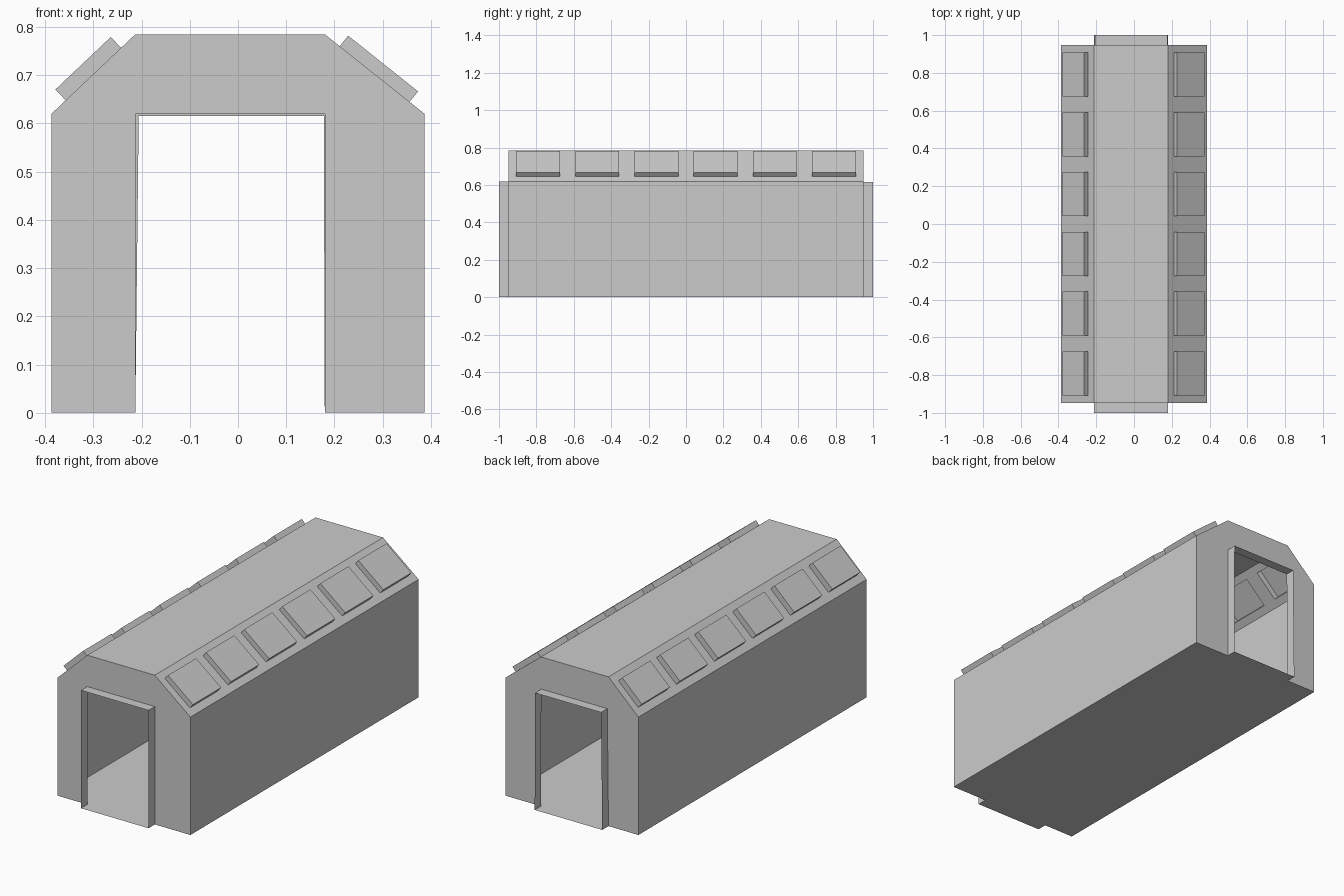
import bpy
from mathutils import Vector

if "Cube" in bpy.data.objects:
    bpy.data.objects.remove(bpy.data.objects["Cube"])

W, EAVE, TOP = 0.387, 0.62, 0.785      # half width, eave height, ridge height
L, R = -0.213, 0.18                    # flat roof / doorway sides
Y, END = 0.948, 1.0                    # hall half length, porch half length


def make(name, verts, faces):
    me = bpy.data.meshes.new(name)
    me.from_pydata([tuple(v) for v in verts], [], faces)
    me.update()
    ob = bpy.data.objects.new(name, me)
    bpy.context.collection.objects.link(ob)
    return ob


def sheet(name, profile):
    """Strip of an x,z profile swept along the hall."""
    n = len(profile)
    verts = [(x, y, z) for y in (-Y, Y) for x, z in profile]
    return make(name, verts, [(i, i + 1, n + i + 1, n + i) for i in range(n - 1)])


def roof_slope(name, low, high, t0, t1, raise_by):
    """Sloped roof panel with six openings drawn out into raised skylights."""
    lo, hi = Vector((low[0], 0, low[1])), Vector((high[0], 0, high[1]))
    d = hi - lo
    normal = Vector((-d.z, 0, d.x))
    if normal.z < 0:
        normal.negate()
    normal.normalize()
    ts = [0, t0, t1, 1]
    ys = [-Y]
    for i in range(6):
        c = -0.791 + i * 0.3164
        ys += [c - 0.117, c + 0.117]
    ys.append(Y)
    verts = [lo + d * t + Vector((0, y, 0)) for y in ys for t in ts]
    faces = []
    for j in range(len(ys) - 1):
        for i in range(3):
            q = (4 * j + i, 4 * j + i + 1, 4 * j + i + 5, 4 * j + i + 4)
            if i == 1 and j % 2 == 1:
                n = len(verts)
                verts += [verts[k] + normal * raise_by for k in q]
                cap = (n, n + 1, n + 2, n + 3)
                faces.append(cap)
                for k in range(4):
                    m = (k + 1) % 4
                    faces.append((q[k], q[m], cap[m], cap[k]))
            else:
                faces.append(q)
    # face outward on either side of the hall
    if low[0] > 0:
        faces = [f[::-1] for f in faces]
    faces = [f[::-1] for f in faces]
    return make(name, verts, faces)


def end_wall(name, s, door):
    """Gable wall with doorway, and the thin porch around the doorway."""
    outer = [(-W, 0), (-W, EAVE), (L, TOP), (R, TOP), (W, EAVE), (W, 0)]
    ring = outer + door[::-1]
    verts = [(x, s * Y, z) for x, z in ring]
    face = tuple(range(len(ring)))
    make(name + "_wall", verts, [face if s > 0 else face[::-1]])
    pv = [(x, y, z) for y in (s * Y, s * END) for x, z in door]
    faces = [(i, i + 1, i + 5, i + 4) for i in range(3)] + [(3, 0, 4, 7)]
    if s > 0:
        faces = [f[::-1] for f in faces]
    make(name + "_porch", pv, [f[::-1] for f in faces])


# side walls, flat roof and floor
sheet("left_wall", [(-W, 0), (-W, EAVE)])
sheet("right_wall", [(W, EAVE), (W, 0)])
sheet("flat_roof", [(L, TOP), (R, TOP)])
sheet("floor", [(W, 0), (-W, 0)])

# slopes with skylights
roof_slope("left_roof", (-W, EAVE), (L, TOP), 0.17, 0.83, 0.031)
roof_slope("right_roof", (W, EAVE), (R, TOP), 0.15, 0.85, 0.028)

# gables and porches (rear doorway leans in very slightly)
end_wall("front", -1, [(L, 0), (L, 0.62), (R, 0.62), (R, 0)])
end_wall("rear", 1, [(L, 0), (-0.206, 0.616), (0.178, 0.616), (R, 0)])
